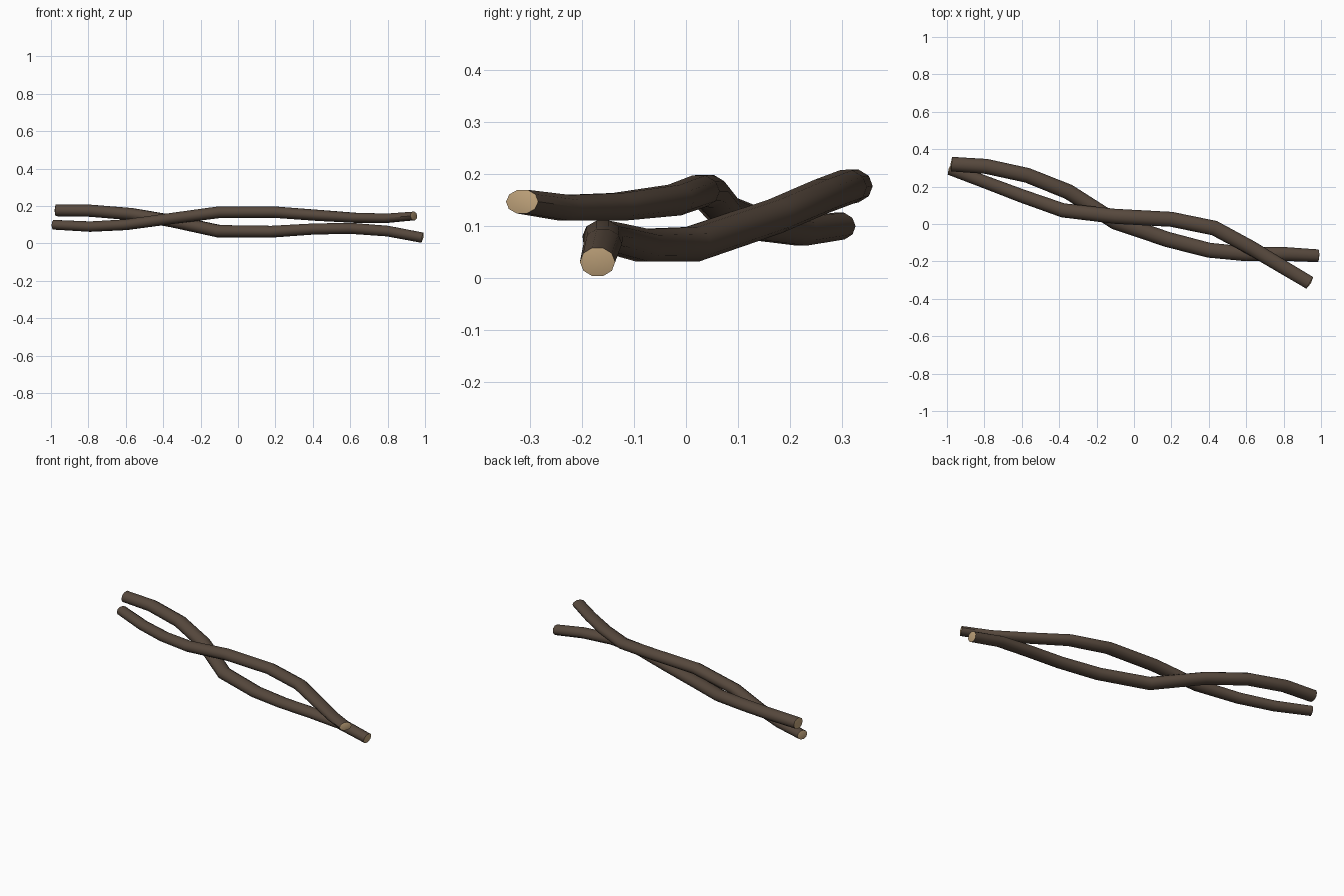
import bpy, bmesh, math
from mathutils import Vector

if "Cube" in bpy.data.objects:
    bpy.data.objects.remove(bpy.data.objects["Cube"])

def material(name, rgb):
    m = bpy.data.materials.new(name)
    m.diffuse_color = (*rgb, 1)
    m.use_nodes = True
    m.node_tree.nodes["Principled BSDF"].inputs["Base Color"].default_value = m.diffuse_color
    return m

BARK = material("dark bark", (0.095, 0.066, 0.047))
WOOD = material("cut wood", (0.53, 0.37, 0.20))
SIDES = 10

def branch(name, path):
    """Sweep a slightly flattened round section along x, y, z, half width, half height."""
    bm = bmesh.new()
    pts = [Vector(p[:3]) for p in path]
    rings = []
    for i, p in enumerate(path):
        t = (pts[min(i + 1, len(pts) - 1)] - pts[max(i - 1, 0)]).normalized()
        side = Vector((0, 0, 1)).cross(t).normalized()
        up = t.cross(side)
        rings.append([bm.verts.new(pts[i] + side * p[3] * math.cos(a) + up * p[4] * math.sin(a))
                      for a in (2 * math.pi * k / SIDES for k in range(SIDES))])
    for a, b in zip(rings, rings[1:]):
        for k in range(SIDES):
            n = (k + 1) % SIDES
            bm.faces.new((a[k], a[n], b[n], b[k]))
    # cut ends: shallow fans in the pale wood colour
    for ring, end, nxt in ((rings[0], pts[0], pts[1]), (rings[-1], pts[-1], pts[-2])):
        tip = bm.verts.new(end + (end - nxt).normalized() * 0.006)
        for k in range(SIDES):
            f = bm.faces.new((ring[k], ring[(k + 1) % SIDES], tip))
            f.material_index = 1
    bmesh.ops.recalc_face_normals(bm, faces=bm.faces)
    me = bpy.data.meshes.new(name)
    bm.to_mesh(me)
    bm.free()
    me.materials.append(BARK)
    me.materials.append(WOOD)
    ob = bpy.data.objects.new(name, me)
    bpy.context.collection.objects.link(ob)
    bpy.context.view_layer.objects.active = ob
    ob.select_set(True)
    bpy.ops.object.shade_smooth_by_angle(angle=math.radians(50))
    ob.select_set(False)

# branch that rises over the middle
branch("upper_branch", [
    (-0.985, 0.295, 0.100, 0.033, 0.027), (-0.79, 0.222, 0.090, 0.034, 0.029),
    (-0.60, 0.150, 0.100, 0.036, 0.030), (-0.38, 0.073, 0.130, 0.038, 0.031),
    (-0.10, 0.041, 0.167, 0.040, 0.033), (0.20, 0.025, 0.167, 0.040, 0.032),
    (0.43, -0.022, 0.150, 0.040, 0.031), (0.63, -0.130, 0.137, 0.039, 0.028),
    (0.80, -0.232, 0.135, 0.037, 0.026), (0.940, -0.315, 0.147, 0.036, 0.024)])

# thicker branch that dips under the middle
branch("lower_branch", [
    (-0.975, 0.320, 0.177, 0.039, 0.033), (-0.79, 0.308, 0.175, 0.040, 0.034),
    (-0.57, 0.260, 0.157, 0.040, 0.034), (-0.35, 0.172, 0.119, 0.041, 0.034),
    (-0.10, 0.012, 0.065, 0.042, 0.035), (0.18, -0.083, 0.063, 0.041, 0.033),
    (0.40, -0.140, 0.077, 0.040, 0.031), (0.60, -0.160, 0.081, 0.039, 0.031),
    (0.80, -0.160, 0.066, 0.037, 0.030), (0.985, -0.170, 0.031, 0.034, 0.029)])
